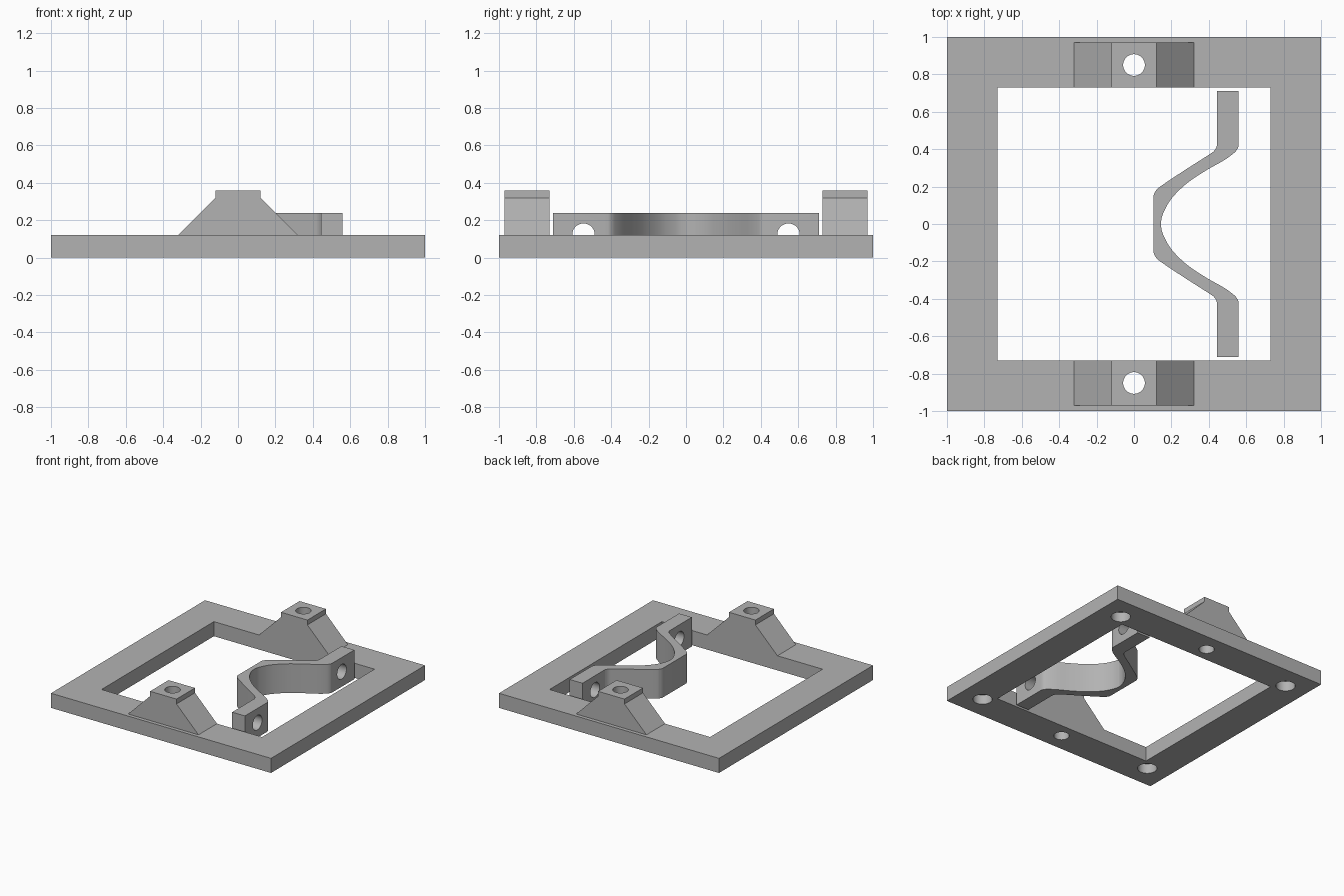
import bpy, bmesh, math
from mathutils import Matrix

if "Cube" in bpy.data.objects:
    bpy.data.objects.remove(bpy.data.objects["Cube"])

grey = bpy.data.materials.new("plain grey")
grey.diffuse_color = (0.45, 0.45, 0.45, 1)
grey.use_nodes = True
grey.node_tree.nodes["Principled BSDF"].inputs["Base Color"].default_value = grey.diffuse_color


def prism(name, outline, origin_matrix, depth):
    """Extrude a flat outline along its local z axis."""
    bm = bmesh.new()
    face = bm.faces.new([bm.verts.new((a, b, 0)) for a, b in outline])
    side = bmesh.ops.extrude_face_region(bm, geom=[face])
    verts = [v for v in side["geom"] if isinstance(v, bmesh.types.BMVert)]
    bmesh.ops.translate(bm, verts=verts, vec=(0, 0, depth))
    bmesh.ops.recalc_face_normals(bm, faces=bm.faces)
    bm.transform(origin_matrix)
    mesh = bpy.data.meshes.new(name)
    bm.to_mesh(mesh)
    bm.free()
    obj = bpy.data.objects.new(name, mesh)
    bpy.context.collection.objects.link(obj)
    mesh.materials.append(grey)
    return obj


def rect(x, y):
    return [(-x, -y), (x, -y), (x, y), (-x, y)]


def circle(r, n=48):
    return [(r * math.cos(2 * math.pi * i / n), r * math.sin(2 * math.pi * i / n)) for i in range(n)]


def cut(obj, cutter):
    mod = obj.modifiers.new("cut", "BOOLEAN")
    mod.operation, mod.solver, mod.object = "DIFFERENCE", "EXACT", cutter
    bpy.context.view_layer.objects.active = obj
    bpy.ops.object.modifier_apply(modifier=mod.name)
    bpy.data.objects.remove(cutter)


def hole(obj, r, x, y, z, depth):
    cut(obj, prism("hole_cutter", circle(r), Matrix.Translation((x, y, z)), depth))


def smooth(obj, angle=30):
    bpy.ops.object.select_all(action="DESELECT")
    obj.select_set(True)
    bpy.context.view_layer.objects.active = obj
    bpy.ops.object.shade_smooth_by_angle(angle=math.radians(angle))


def spline(points, steps=8):
    """Smooth curve through the points."""
    p = [points[0]] + points + [points[-1]]
    out = []
    for a, b, c, d in zip(p, p[1:], p[2:], p[3:]):
        for i in range(steps):
            t = i / steps
            out.append(tuple(0.5 * (2 * b[k] + (c[k] - a[k]) * t
                       + (2 * a[k] - 5 * b[k] + 4 * c[k] - d[k]) * t * t
                       + (3 * b[k] - a[k] - 3 * c[k] + d[k]) * t ** 3) for k in (0, 1)))
    return out + [points[-1]]


# Square base frame with blind corner pockets underneath and two screw holes
frame = prism("base_frame", rect(1, 1), Matrix(), 0.12)
cut(frame, prism("opening_cutter", rect(0.73, 0.73), Matrix.Translation((0, 0, -0.1)), 0.4))
for sx in (-1, 1):
    for sy in (-1, 1):
        hole(frame, 0.073, 0.81 * sx, 0.81 * sy, -0.05, 0.13)

# Tapered mounting posts, front and back
profile = [(-0.32, 0.12), (0.32, 0.12), (0.12, 0.32), (0.12, 0.36), (-0.12, 0.36), (-0.12, 0.32)]
for label, y in (("front", -0.85), ("back", 0.85)):
    turn = Matrix.Translation((0, y + 0.12, 0)) @ Matrix.Rotation(math.pi / 2, 4, "X")
    post = prism(label + "_post", profile, turn, 0.24)
    hole(post, 0.058, 0, y, -0.1, 0.6)
    hole(frame, 0.058, 0, y, -0.1, 0.6)
    smooth(post)
smooth(frame)

# Curved clamp strap: outline of one half, mirrored in y
concave = spline([(0.56, 0.425), (0.555, 0.405), (0.535, 0.38), (0.48, 0.34), (0.38, 0.283),
                  (0.28, 0.215), (0.20, 0.135), (0.155, 0.055), (0.143, 0)])
convex = spline([(0.105, 0.155), (0.115, 0.175), (0.14, 0.2), (0.27, 0.287), (0.40, 0.37),
                 (0.43, 0.393), (0.444, 0.42)])
half = concave[::-1][1:] + [(0.56, 0.71), (0.444, 0.71)] + convex[::-1]
outline = [(0.143, 0)] + half + [(x, -y) for x, y in reversed(half)]
strap = prism("clamp_strap", outline, Matrix(), 0.24)
for y in (-0.548, 0.548):
    turn = Matrix.Translation((0.3, y, 0.123)) @ Matrix.Rotation(math.pi / 2, 4, "Y")
    cut(strap, prism("hole_cutter", circle(0.06), turn, 0.4))
smooth(strap)
